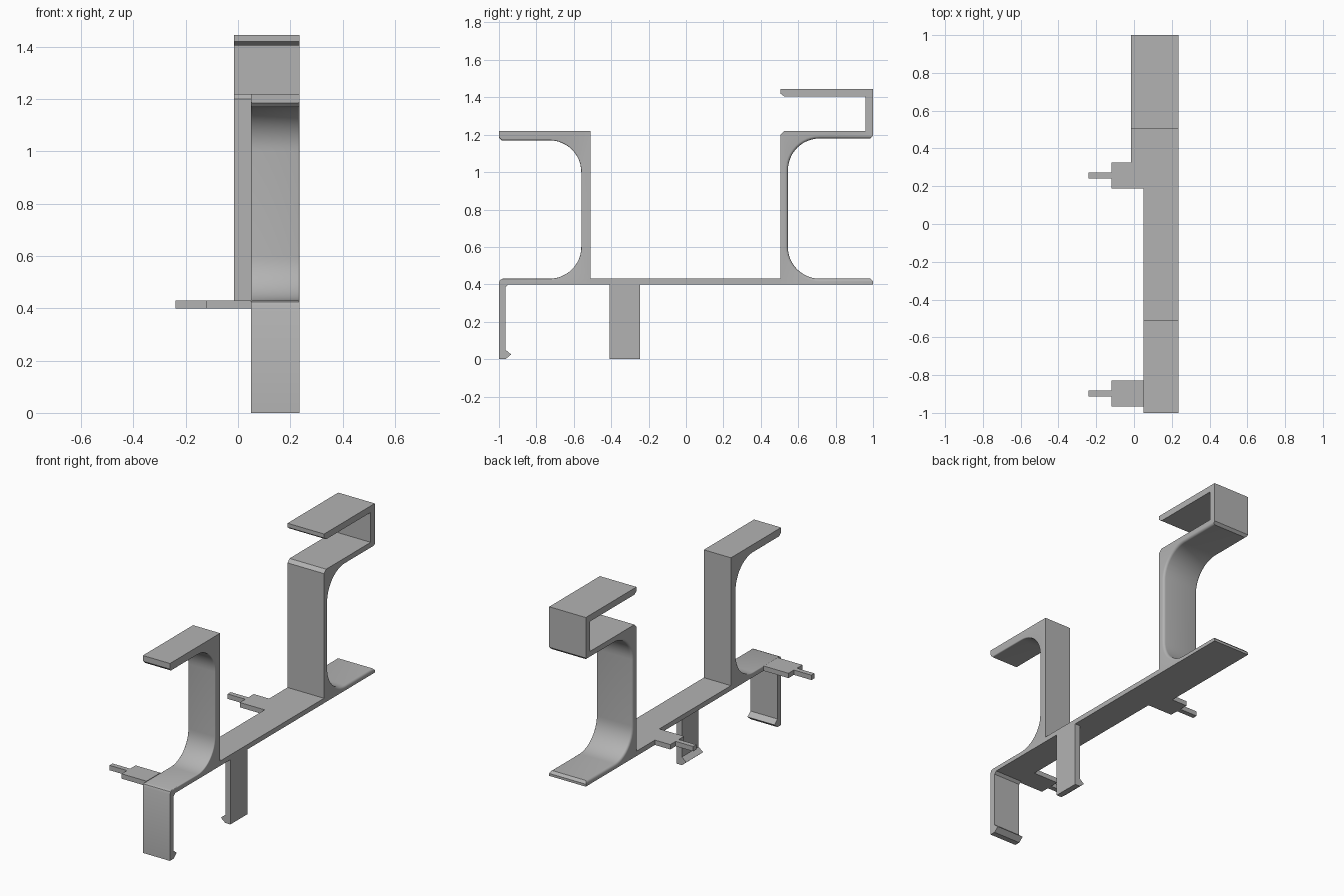
import bpy, bmesh, math

cube = bpy.data.objects.get("Cube")
if cube:
    bpy.data.objects.remove(cube, do_unlink=True)

grey = bpy.data.materials.new("light grey")
COLOUR = (0.45, 0.45, 0.45, 1)
grey.diffuse_color = COLOUR
grey.use_nodes = True
grey.node_tree.nodes["Principled BSDF"].inputs["Base Color"].default_value = COLOUR

# Shared levels and edges
LEFT, NARROW, WIDE = 0.235, 0.05, -0.015
BOTTOM, TOP = 0.40, 0.43


def extrude(name, points, axis, lo, hi, rounded=None, radius=0.02):
    """Extrude a 2D outline along x, y or z; round the outline edges picked by a rule."""
    def place(p, d):
        return {"x": (d, *p), "y": (p[0], d, p[1]), "z": (*p, d)}[axis]
    bm = bmesh.new()
    rings = [[bm.verts.new(place(p, d)) for p in points] for d in (lo, hi)]
    n = len(points)
    for i in range(n):
        j = (i + 1) % n
        bm.faces.new((rings[0][i], rings[0][j], rings[1][j], rings[1][i]))
    for ring in rings:
        bm.faces.new(ring)
    bmesh.ops.recalc_face_normals(bm, faces=bm.faces)
    if rounded:
        edges = [bm.edges.get((r[i], r[(i + 1) % n])) for r in rings for i in range(n)
                 if rounded(points[i], points[(i + 1) % n])]
        bmesh.ops.bevel(bm, geom=edges, offset=radius, segments=4, profile=0.5,
                        affect='EDGES', clamp_overlap=True)
    bmesh.ops.recalc_face_normals(bm, faces=bm.faces)
    mesh = bpy.data.meshes.new(name)
    bm.to_mesh(mesh)
    bm.free()
    mesh.materials.append(grey)
    obj = bpy.data.objects.new(name, mesh)
    bpy.context.collection.objects.link(obj)
    bpy.context.view_layer.objects.active = obj
    bpy.ops.object.select_all(action='DESELECT')
    obj.select_set(True)
    bpy.ops.object.shade_smooth_by_angle(angle=math.radians(30))
    return obj


def arc(cy, cz, r, start, end, steps=12):
    angles = [math.radians(start + (end - start) * i / steps) for i in range(steps + 1)]
    return [(cy + r * math.cos(a), cz + r * math.sin(a)) for a in angles]


def box(name, x0, x1, y0, y1):
    return extrude(name, [(x0, y0), (x1, y0), (x1, y1), (x0, y1)], "z", BOTTOM, TOP)


# Front bracket: base end, clip leg, curved upright and top flange in one outline
front = [(-0.51, BOTTOM), (-0.95, BOTTOM), (-0.965, 0.385), (-0.965, 0.05),
         (-0.935, 0.025), (-0.965, 0), (-1, 0), (-1, 0.41), (-0.994, 0.424), (-0.98, TOP)]
front += arc(-0.73, 0.60, 0.17, -90, 0)
front += arc(-0.73, 1.0, 0.17, 0, 90)
front += [(-0.985, 1.17), (-1, 1.185), (-1, 1.22), (-0.51, 1.22)]


def front_soft(a, b):
    inner = min(a[1], b[1]) >= TOP - 0.001 and max(a[1], b[1]) < 1.19
    web_back = a[0] == b[0] == -0.51
    return inner and not web_back


extrude("front_bracket", front, "x", NARROW, LEFT, front_soft)

# Rear bracket: base end, curved upright, shelf and the folded hook
rear = [(0.505, BOTTOM), (1, BOTTOM), (1, 0.415), (0.985, TOP)]
rear += arc(0.715, 0.60, 0.17, 270, 180)
rear += arc(0.715, 1.01, 0.17, 180, 90)
rear += [(0.985, 1.18), (1, 1.195), (1, 1.445), (0.505, 1.445), (0.505, 1.42),
         (0.525, 1.405), (0.96, 1.405), (0.96, 1.22), (0.525, 1.22), (0.505, 1.2)]


def rear_soft(a, b):
    return min(a[1], b[1]) >= TOP - 0.001 and max(a[1], b[1]) < 1.19


extrude("rear_bracket", rear, "x", WIDE, LEFT, rear_soft)

# Base rail joining the brackets, widening toward the rear
base = [(NARROW, -0.51), (LEFT, -0.51), (LEFT, 0.505), (WIDE, 0.505), (WIDE, 0.26), (NARROW, 0.26)]
extrude("base_rail", base, "z", BOTTOM, TOP)

# Side tabs with thin pins
for label, y in (("front", -0.897), ("rear", 0.257)):
    box(label + "_tab", -0.12, NARROW, y - 0.068, y + 0.068)
    box(label + "_pin", -0.24, -0.12, y - 0.015, y + 0.015)

# Side clip leg with an inward tooth
clip = [(LEFT, BOTTOM), (LEFT, 0), (0.2, 0), (0.17, 0.025), (0.2, 0.05), (0.2, BOTTOM)]
extrude("side_clip_leg", clip, "y", -0.41, -0.245)
